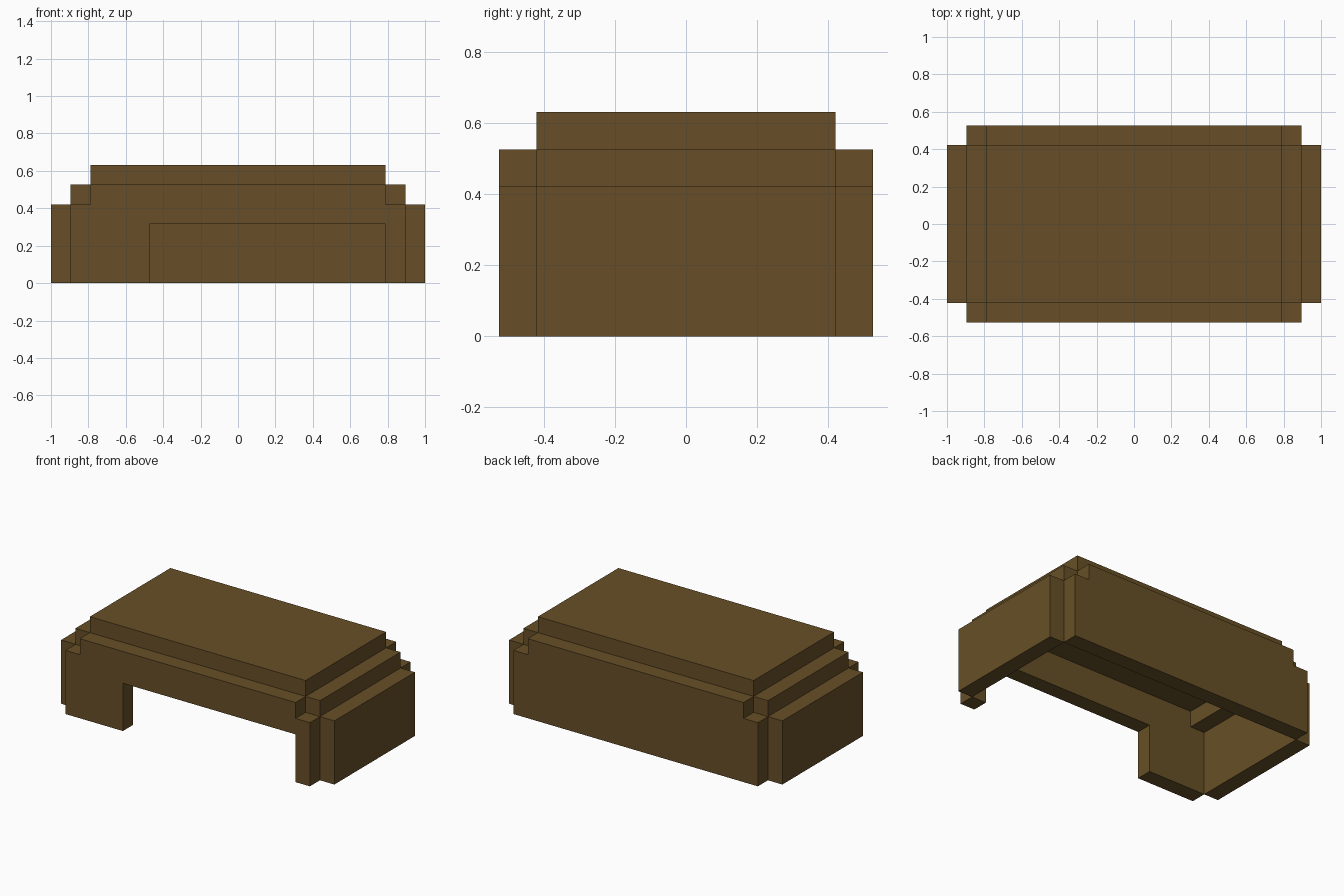
import bpy
import bmesh

if "Cube" in bpy.data.objects:
    bpy.data.objects.remove(bpy.data.objects["Cube"])

U = 2 / 19  # one block of the stepped grid

wood = bpy.data.materials.new("brown")
wood.diffuse_color = (0.135, 0.078, 0.02, 1)
wood.use_nodes = True
wood.node_tree.nodes["Principled BSDF"].inputs["Base Color"].default_value = wood.diffuse_color


def finish(name, bm):
    bmesh.ops.recalc_face_normals(bm, faces=bm.faces)
    mesh = bpy.data.meshes.new(name)
    bm.to_mesh(mesh)
    bm.free()
    mesh.materials.append(wood)
    bpy.context.collection.objects.link(bpy.data.objects.new(name, mesh))


def extrude_y(name, outline, y0, y1):
    """Extrude an (x, z) outline from y0 to y1, all in blocks."""
    bm = bmesh.new()
    face = bm.faces.new([bm.verts.new((x * U, y0 * U, z * U)) for x, z in outline])
    moved = bmesh.ops.extrude_face_region(bm, geom=[face], use_keep_orig=True)["geom"]
    verts = [v for v in moved if isinstance(v, bmesh.types.BMVert)]
    bmesh.ops.translate(bm, verts=verts, vec=(0, (y1 - y0) * U, 0))
    finish(name, bm)


def box(name, x0, x1, z0, z1, y=4):
    extrude_y(name, [(x0, z0), (x1, z0), (x1, z1), (x0, z1)], -y, y)


# Long walls with notched upper corners; the front one has an off-centre opening
wall = [(8.5, 0), (8.5, 4), (7.5, 4), (7.5, 5),
        (-7.5, 5), (-7.5, 4), (-8.5, 4), (-8.5, 0)]
opening = [(-4.5, 0), (-4.5, 3), (7.5, 3), (7.5, 0)]
extrude_y("front_wall", wall + opening, -5, -4)
extrude_y("back_wall", wall, 4, 5)

# End walls and the step above each
for side, s in (("left", -1), ("right", 1)):
    box(side + "_end_wall", *sorted((8.5 * s, 9.5 * s)), 0, 4)
    box(side + "_step", *sorted((7.5 * s, 8.5 * s)), 4, 5)

# Flat top slab
box("top_slab", -7.5, 7.5, 5, 6)
